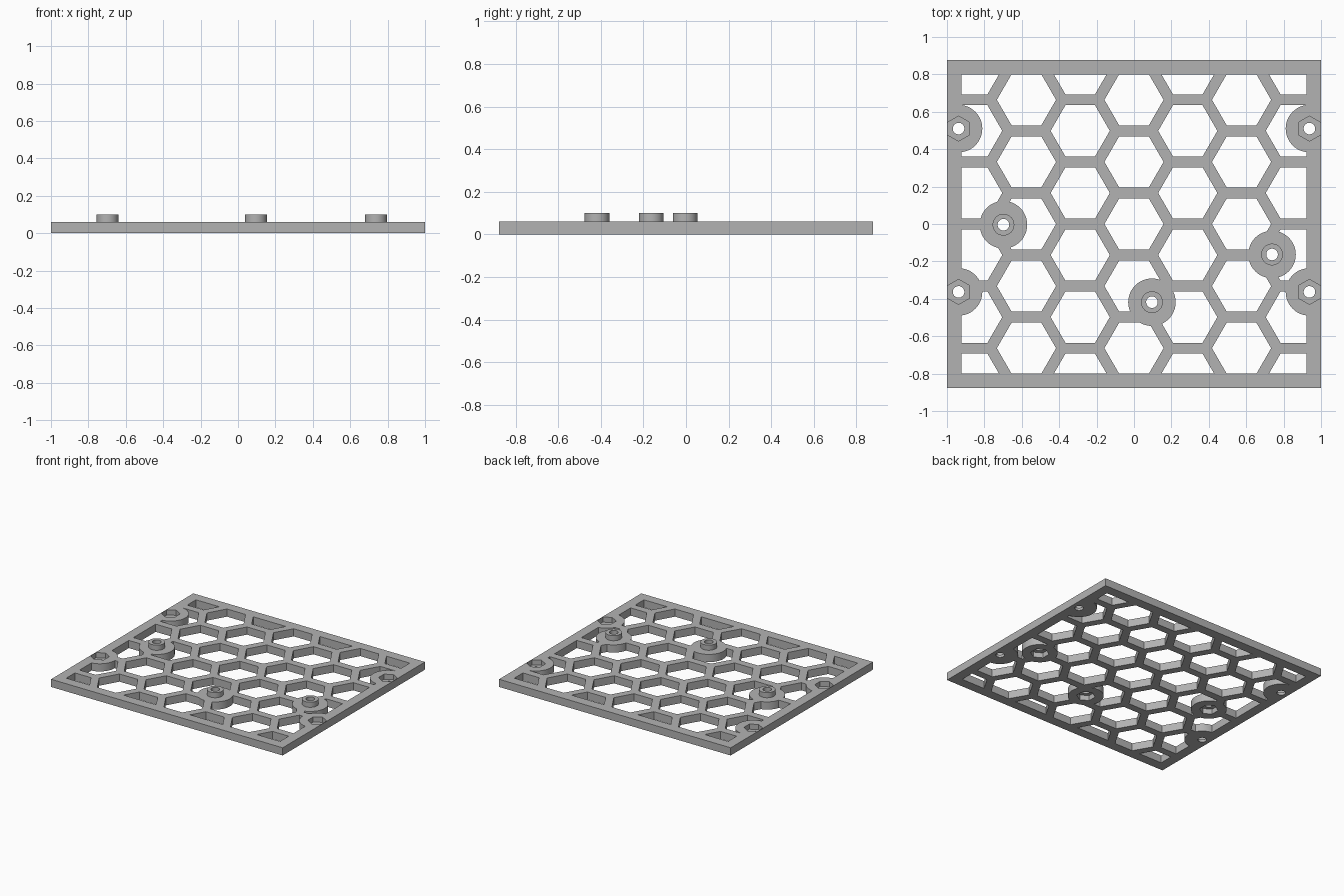
import bpy
import bmesh
import math
from mathutils import Matrix

if "Cube" in bpy.data.objects:
    bpy.data.objects.remove(bpy.data.objects["Cube"], do_unlink=True)

THICK = 0.06            # plate thickness
HALF_Y = 0.877          # half depth of the plate
BORDER = 0.077          # width of the solid rim
PITCH = 0.332           # honeycomb spacing
WALL = 0.058            # honeycomb wall width
PAD_R = 0.127           # round pads around the fixings
BOSS_R, BOSS_TOP = 0.058, 0.10
BORE_R = 0.031
NUT_R, NUT_DEPTH = 0.067, 0.04

nut_points = [(x, y) for x in (-0.938, 0.938) for y in (0.51, -0.363)]
boss_points = [(-0.698, -0.004), (0.096, -0.418), (0.738, -0.163)]

grey = bpy.data.materials.new("plain grey")
grey.use_nodes = True
colour = (0.45, 0.45, 0.45, 1)
grey.diffuse_color = colour
grey.node_tree.nodes["Principled BSDF"].inputs["Base Color"].default_value = colour


def make_object(name, bm):
    mesh = bpy.data.meshes.new(name)
    bm.to_mesh(mesh)
    bm.free()
    mesh.materials.append(grey)
    obj = bpy.data.objects.new(name, mesh)
    bpy.context.collection.objects.link(obj)
    return obj


def box(name, sx, sy, z0, z1):
    bm = bmesh.new()
    bmesh.ops.create_cube(bm, size=1)
    bmesh.ops.scale(bm, vec=(sx, sy, z1 - z0), verts=bm.verts)
    bmesh.ops.translate(bm, vec=(0, 0, (z0 + z1) / 2), verts=bm.verts)
    return make_object(name, bm)


def prisms(name, points, radius, z0, z1, sides=48, turn=0):
    """One upright prism at every point, all in a single object."""
    bm = bmesh.new()
    for x, y in points:
        place = Matrix.Translation((x, y, (z0 + z1) / 2)) @ Matrix.Rotation(turn, 4, "Z")
        bmesh.ops.create_cone(bm, cap_ends=True, segments=sides, radius1=radius,
                              radius2=radius, depth=z1 - z0, matrix=place)
    return make_object(name, bm)


def combine(target, tool, operation):
    """Apply a boolean and discard the tool."""
    mod = target.modifiers.new("cut", "BOOLEAN")
    mod.operation = operation
    mod.solver = "EXACT"
    mod.object = tool
    bpy.context.view_layer.update()
    graph = bpy.context.evaluated_depsgraph_get()
    mesh = bpy.data.meshes.new_from_object(target.evaluated_get(graph))
    target.modifiers.clear()
    target.data = mesh
    bpy.data.objects.remove(tool, do_unlink=True)


# Honeycomb openings: staggered columns, trimmed by the rim and the pads
column_step = PITCH * math.sqrt(3) / 2
cells = [(c * column_step, (r + 0.5 * (c % 2)) * PITCH)
         for c in range(-3, 4) for r in range(-3, 4)]
hex_radius = (PITCH - WALL) / math.sqrt(3)
openings = prisms("openings", cells, hex_radius, -0.1, 0.2, 6, math.pi / 6)

# Point the cells along x whichever way the primitive starts
xs = [v.co.x for v in openings.data.vertices]
if max(xs) < 3 * column_step + hex_radius - 0.005:
    bpy.data.objects.remove(openings, do_unlink=True)
    openings = prisms("openings", cells, hex_radius, -0.1, 0.2, 6, 0)

inner = box("inner", 2 - 2 * BORDER, 2 * (HALF_Y - BORDER), -0.05, 0.15)
combine(openings, inner, "INTERSECT")
combine(openings, prisms("pads", nut_points + boss_points, PAD_R, -0.2, 0.3), "DIFFERENCE")

# Plate with rim and honeycomb
plate = box("honeycomb_plate", 2, 2 * HALF_Y, 0, THICK)
combine(plate, openings, "DIFFERENCE")

# Raised bosses
combine(plate, prisms("bosses", boss_points, BOSS_R, 0.05, BOSS_TOP), "UNION")

# Through bores, then nut pockets: above at the edges, below under the bosses
combine(plate, prisms("bores", nut_points + boss_points, BORE_R, -0.1, 0.2), "DIFFERENCE")
combine(plate, prisms("top_pockets", nut_points, NUT_R, THICK - NUT_DEPTH, 0.2, 6, 0),
        "DIFFERENCE")
combine(plate, prisms("under_pockets", boss_points, NUT_R, -0.1, NUT_DEPTH, 6, 0),
        "DIFFERENCE")

# Smooth round walls, crisp edges
bpy.ops.object.select_all(action="DESELECT")
plate.select_set(True)
bpy.context.view_layer.objects.active = plate
bpy.ops.object.shade_smooth_by_angle(angle=math.radians(25))
